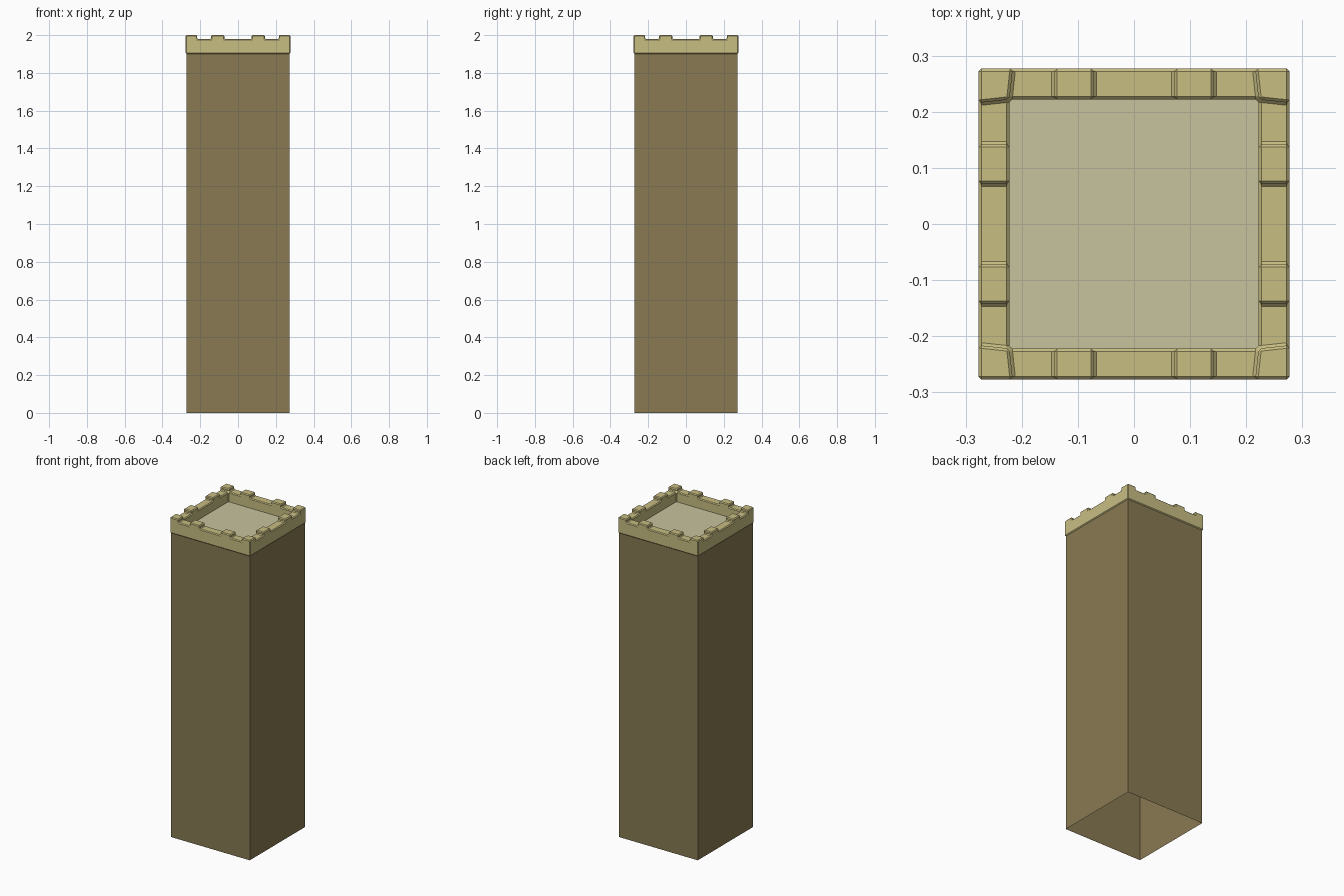
import bpy, bmesh

if "Cube" in bpy.data.objects:
    bpy.data.objects.remove(bpy.data.objects["Cube"])


def material(name, rgb):
    m = bpy.data.materials.new(name)
    m.diffuse_color = (*rgb, 1)
    m.use_nodes = True
    m.node_tree.nodes["Principled BSDF"].inputs["Base Color"].default_value = m.diffuse_color
    return m


def make_object(name, bm, mat):
    mesh = bpy.data.meshes.new(name)
    bm.to_mesh(mesh)
    bm.free()
    mesh.materials.append(mat)
    ob = bpy.data.objects.new(name, mesh)
    bpy.context.collection.objects.link(ob)
    return ob


wall_brown = material("wall brown", (0.246, 0.195, 0.085))
sand_trim = material("sand trim", (0.58, 0.515, 0.225))
floor_beige = material("floor beige", (0.57, 0.54, 0.34))

BODY, OUT, INN = 0.272, 0.277, 0.222
BASE, GAP_TOP, TOP, FLOOR = 1.90, 1.98, 2.0, 1.92

# Tower walls: hollow square tube, open at the bottom
bm = bmesh.new()
h = BODY
ring = [(-h, -h), (h, -h), (h, h), (-h, h)]
low = [bm.verts.new((x, y, 0)) for x, y in ring]
high = [bm.verts.new((x, y, BASE + 0.006)) for x, y in ring]
for i in range(4):
    j = (i + 1) % 4
    bm.faces.new((low[i], low[j], high[j], high[i]))
make_object("tower_walls", bm, wall_brown)

# Sunken roof floor
bm = bmesh.new()
h = INN + 0.004
bm.faces.new([bm.verts.new((x, y, FLOOR)) for x, y in
              [(-h, -h), (h, -h), (h, h), (-h, h)]])
make_object("roof_floor", bm, floor_beige)

# Battlement: square ring footprint, raised, with alternate blocks raised again
bm = bmesh.new()
outer_stops = [-0.216, -0.142, -0.072, 0.072, 0.142, 0.216]
inner_stops = [-INN, -0.142, -0.072, 0.072, 0.142, INN]
turns = [(1, 0), (0, 1), (-1, 0), (0, -1)]


def spin(x, y, t):
    c, s = t
    return (x * c - y * s, x * s + y * c, BASE)


for t in turns:
    quads = [[(-OUT, -OUT), (outer_stops[0], -OUT), (-INN, -INN), (-OUT, outer_stops[0])]]
    for i in range(5):
        quads.append([(outer_stops[i], -OUT), (outer_stops[i + 1], -OUT),
                      (inner_stops[i + 1], -INN), (inner_stops[i], -INN)])
    for q in quads:
        bm.faces.new([bm.verts.new(spin(x, y, t)) for x, y in q])
bmesh.ops.remove_doubles(bm, verts=bm.verts[:], dist=0.0005)
ext = bmesh.ops.extrude_face_region(bm, geom=bm.faces[:], use_keep_orig=True)["geom"]
bmesh.ops.translate(bm, vec=(0, 0, GAP_TOP - BASE),
                    verts=[g for g in ext if isinstance(g, bmesh.types.BMVert)])


def is_block(f):
    c = f.calc_center_median()
    near = min(abs(c.x), abs(c.y))
    return c.z > GAP_TOP - 0.001 and (near > 0.23 or 0.09 < near < 0.12)


blocks = [f for f in bm.faces if is_block(f)]
raised = bmesh.ops.extrude_discrete_faces(bm, faces=blocks)["faces"]
bmesh.ops.translate(bm, vec=(0, 0, TOP - GAP_TOP),
                    verts=list({v for f in raised for v in f.verts}))
bmesh.ops.recalc_face_normals(bm, faces=bm.faces[:])
battlement = make_object("battlement", bm, sand_trim)
bevel = battlement.modifiers.new("edge bevel", 'BEVEL')
bevel.width = 0.005
bevel.segments = 1
bevel.limit_method = 'ANGLE'
